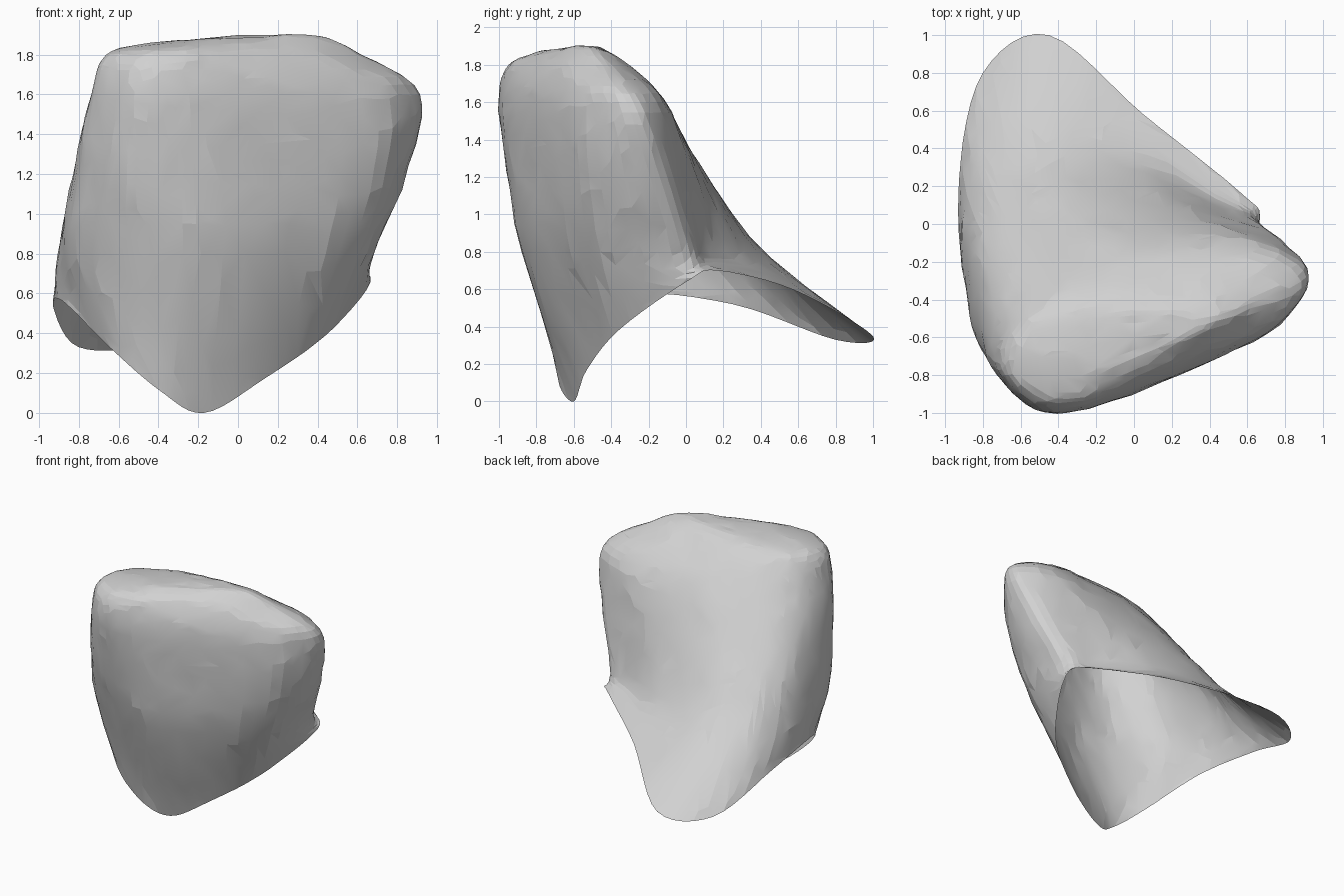
import bpy, bmesh, math
from mathutils import Vector, noise

if "Cube" in bpy.data.objects:
    bpy.data.objects.remove(bpy.data.objects["Cube"])

COLS, ROWS = 6, 6   # spline steps between outline points / between rings


def ring(z, *xy):
    return [Vector((x, y, z)) for x, y in xy]


def spline(a, b, c, d, t):
    return 0.5 * (2 * b + (c - a) * t + (2 * a - 5 * b + 4 * c - d) * t * t
                  + (3 * b - a - 3 * c + d) * t ** 3)


# Open lower edge, counter-clockwise from the front tip
rim = [Vector(p) for p in (
    (-0.17, -0.6, 0), (0.13, -0.53, 0.17), (0.44, -0.35, 0.39), (0.66, 0.01, 0.645),
    (0.56, 0.17, 0.7), (0.05, 0.58, 0.595), (-0.45, 1.0, 0.35), (-0.8, 0.8, 0.33),
    (-0.925, 0.25, 0.52), (-0.885, -0.31, 0.565), (-0.64, -0.62, 0.325), (-0.39, -0.68, 0.11))]

# Level outlines of the rock
low = ring(0.8, (-0.2, -0.875), (0.22, -0.73), (0.61, -0.46), (0.67, -0.02),
           (0.42, 0.12), (-0.02, 0.34), (-0.46, 0.42), (-0.75, 0.3),
           (-0.88, 0.05), (-0.9, -0.28), (-0.81, -0.62), (-0.54, -0.82))
middle = ring(1.2, (-0.22, -0.94), (0.25, -0.78), (0.74, -0.52), (0.83, -0.14),
              (0.46, 0.02), (0.02, 0.1), (-0.35, 0.11), (-0.62, 0.01),
              (-0.78, -0.15), (-0.83, -0.41), (-0.78, -0.71), (-0.56, -0.92))
shoulder = ring(1.6, (-0.25, -0.98), (0.25, -0.79), (0.75, -0.54), (0.915, -0.28),
                (0.65, -0.12), (0.2, -0.12), (-0.15, -0.15), (-0.45, -0.24),
                (-0.64, -0.4), (-0.73, -0.6), (-0.71, -0.8), (-0.52, -0.98))
crown = ring(1.8, (-0.25, -0.93), (0.1, -0.79), (0.47, -0.6), (0.62, -0.42),
             (0.43, -0.32), (0.15, -0.32), (-0.1, -0.33), (-0.35, -0.39),
             (-0.54, -0.49), (-0.64, -0.62), (-0.65, -0.78), (-0.48, -0.93))
peak = Vector((0.0, -0.6, 1.9))
cap = [Vector((p.x * 0.65, p.y + (peak.y - p.y) * 0.45, 1.876 + 0.03 * p.x)) for p in crown]
tip = [p.lerp(peak, 0.5) for p in cap]

# Smooth every outline, then sweep smoothly from ring to ring
rings = []
for r in (rim, low, middle, shoulder, crown, cap, tip):
    n = len(r)
    rings.append([spline(r[i - 1], r[i], r[(i + 1) % n], r[(i + 2) % n], s / COLS)
                  for i in range(n) for s in range(COLS)])
rows = []
for k in range(len(rings) - 1):
    a, d = rings[max(k - 1, 0)], rings[min(k + 2, len(rings) - 1)]
    rows += [[spline(a[j], rings[k][j], rings[k + 1][j], d[j], s / ROWS)
              for j in range(len(a))] for s in range(ROWS)]
rows.append(rings[-1])

# Rock shell, left open underneath
bm = bmesh.new()
grid = [[bm.verts.new(p) for p in row] for row in rows]
for lower, upper in zip(grid, grid[1:]):
    for j in range(len(lower)):
        k = (j + 1) % len(lower)
        bm.faces.new((lower[j], lower[k], upper[k], upper[j]))
top = bm.verts.new(peak)
for j in range(len(grid[-1])):
    bm.faces.new((grid[-1][j], grid[-1][(j + 1) % len(grid[-1])], top))
bm.normal_update()

# Chipped, uneven stone surface
edge = set(grid[0])
shift = {v: v.normal * (0.005 * noise.noise(v.co * 4) + 0.007 * noise.noise(v.co * 10))
         for v in bm.verts if v not in edge}
for v, offset in shift.items():
    v.co += offset
bmesh.ops.triangulate(bm, faces=bm.faces[:])
mesh = bpy.data.meshes.new("rock_shell")
bm.to_mesh(mesh)
bm.free()
rock = bpy.data.objects.new("rock_shell", mesh)
bpy.context.collection.objects.link(rock)

stone = bpy.data.materials.new("grey_stone")
stone.diffuse_color = (0.64, 0.64, 0.64, 1)
stone.use_nodes = True
stone.node_tree.nodes["Principled BSDF"].inputs["Base Color"].default_value = stone.diffuse_color
mesh.materials.append(stone)

# Irregular facets with lightly softened edges
bpy.context.view_layer.objects.active = rock
rock.select_set(True)
facets = rock.modifiers.new("facets", 'DECIMATE')
facets.ratio = 0.35
bpy.ops.object.modifier_apply(modifier="facets")
bpy.ops.object.shade_smooth_by_angle(angle=math.radians(8))
